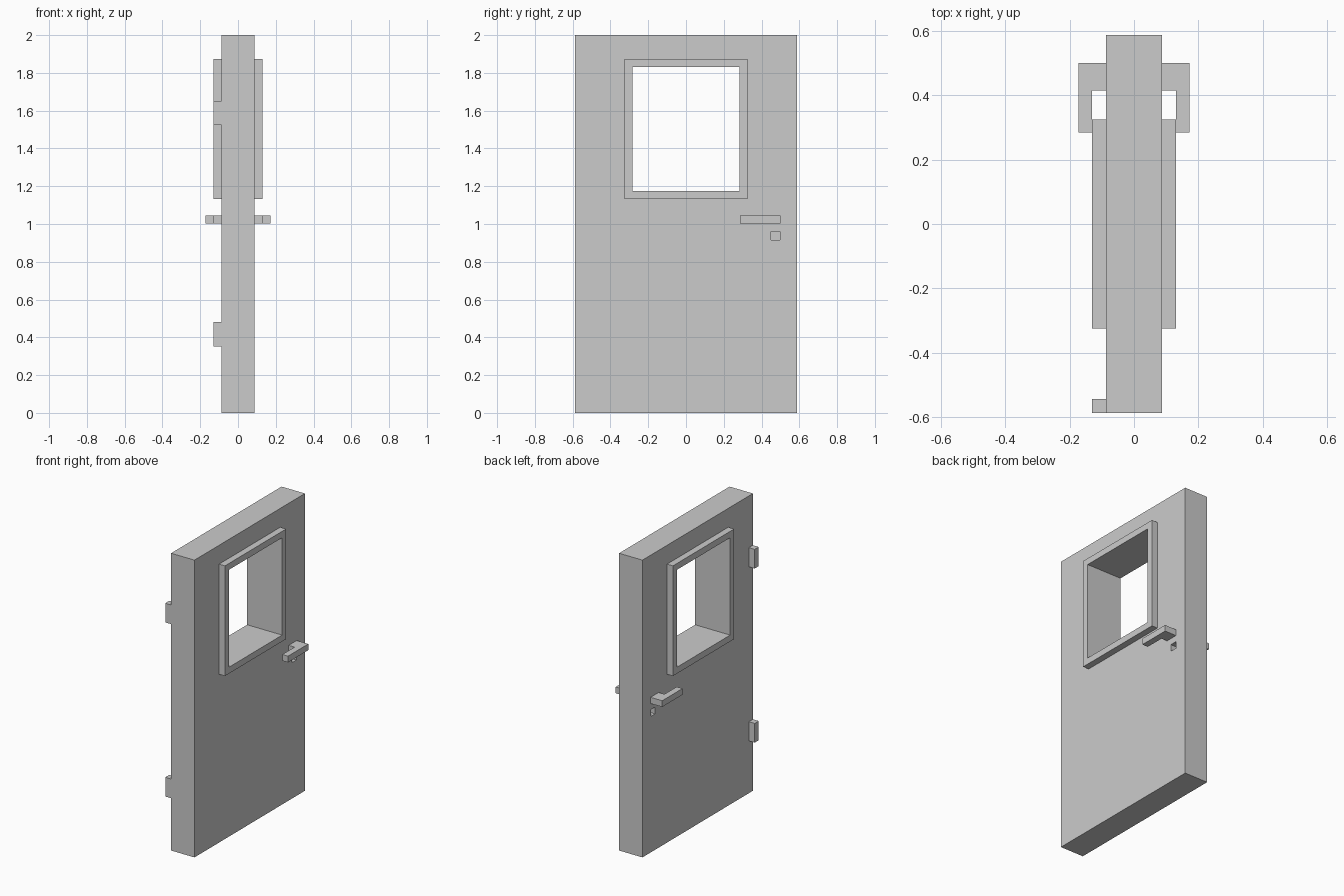
import bpy, bmesh
from mathutils import Matrix, Vector

if "Cube" in bpy.data.objects:
    bpy.data.objects.remove(bpy.data.objects["Cube"])

T, W, H = 0.0868, 0.587, 2.0     # half thickness, half width, height
P = 0.1303                       # how far frame and hinges reach in x


def make_object(name, bm):
    bmesh.ops.recalc_face_normals(bm, faces=bm.faces[:])
    mesh = bpy.data.meshes.new(name)
    bm.to_mesh(mesh)
    bm.free()
    obj = bpy.data.objects.new(name, mesh)
    bpy.context.collection.objects.link(obj)
    return obj


def box(name, lo, hi):
    lo, hi = Vector(lo), Vector(hi)
    bm = bmesh.new()
    bmesh.ops.create_cube(bm, size=1, matrix=Matrix.Translation((lo + hi) / 2)
                          @ Matrix.Diagonal((*(hi - lo), 1)))
    return make_object(name, bm)


def cut(obj, cutter):
    cutter.hide_render = True
    cutter.hide_set(True)
    mod = obj.modifiers.new("cut", 'BOOLEAN')
    mod.operation = 'DIFFERENCE'
    mod.solver = 'EXACT'
    mod.object = cutter


def mirror_x(obj):
    mod = obj.modifiers.new("mirror", 'MIRROR')
    mod.use_axis = (True, False, False)
    mod.use_clip = False
    mod.use_mirror_merge = False


# Door slab with window opening and a blind keyhole on each face
slab = box("door_slab", (-T, -W, 0), (T, W, H))
cut(slab, box("window_cutter", (-0.3, -0.283, 1.175), (0.3, 0.283, 1.83)))
for side, label in ((-1, "back"), (1, "front")):
    a, b = sorted((side * (T - 0.043), side * 0.2))
    cut(slab, box("keyhole_cutter_" + label, (a, 0.451, 0.914), (b, 0.498, 0.96)))

# Raised window frame, one ring per face
bm = bmesh.new()
rings = []
for hw, z0, z1 in ((0.325, 1.132, 1.873), (0.283, 1.175, 1.83)):
    rings.append([bm.verts.new((T, y, z)) for y, z in
                  ((-hw, z0), (hw, z0), (hw, z1), (-hw, z1))])
outer, inner = rings
faces = [bm.faces.new((outer[i], outer[(i + 1) % 4], inner[(i + 1) % 4], inner[i]))
         for i in range(4)]
ext = bmesh.ops.extrude_face_region(bm, geom=faces, use_keep_orig=True)
bmesh.ops.translate(bm, vec=(P - T, 0, 0),
                    verts=[g for g in ext["geom"] if isinstance(g, bmesh.types.BMVert)])
mirror_x(make_object("window_frame", bm))

# L-shaped lever handles, one per face
bm = bmesh.new()
profile = [(T, 0.415), (T, 0.5), (0.173, 0.5), (0.173, 0.285), (P, 0.285), (P, 0.415)]
face = bm.faces.new([bm.verts.new((x, y, 1.002)) for x, y in profile])
ext = bmesh.ops.extrude_face_region(bm, geom=[face], use_keep_orig=True)
bmesh.ops.translate(bm, vec=(0, 0, 0.042),
                    verts=[g for g in ext["geom"] if isinstance(g, bmesh.types.BMVert)])
mirror_x(make_object("lever_handle", bm))

# Hinges on the back face, flush with the door edge
for name, z in (("lower_hinge", 0.352), ("upper_hinge", 1.523)):
    box(name, (-P, -W, z), (-T, -W + 0.043, z + 0.129))
